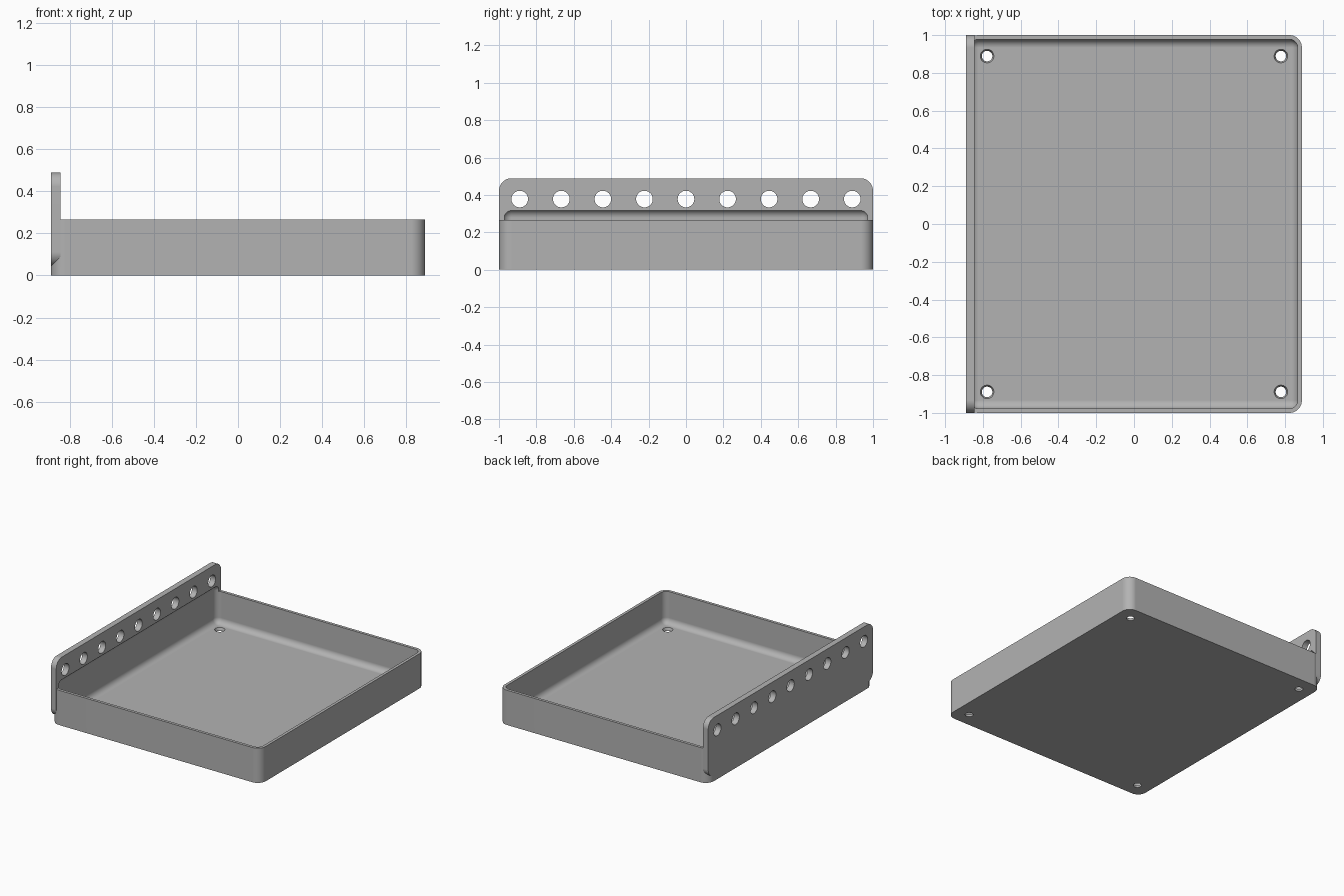
import bpy, bmesh, math
from mathutils import Matrix, Vector

if "Cube" in bpy.data.objects:
    bpy.data.objects.remove(bpy.data.objects["Cube"], do_unlink=True)

U = 1 / 45            # one design millimetre in scene units
WIDTH, LENGTH, HEIGHT = 80 * U, 90 * U, 12 * U
WALL, RAIL = U, 2 * U
RADIUS = 3 * U

grey = bpy.data.materials.new("plain grey")
grey.use_nodes = True
grey.diffuse_color = (0.45, 0.45, 0.45, 1)
grey.node_tree.nodes["Principled BSDF"].inputs["Base Color"].default_value = grey.diffuse_color


def make_object(name, bm):
    mesh = bpy.data.meshes.new(name)
    bm.to_mesh(mesh)
    bm.free()
    mesh.materials.append(grey)
    obj = bpy.data.objects.new(name, mesh)
    bpy.context.collection.objects.link(obj)
    return obj


def rounded_box(name, low, high, radius, axis=None):
    """Box with the edges along one axis rounded, or all edges if axis is None."""
    low, high = Vector(low), Vector(high)
    bm = bmesh.new()
    bmesh.ops.create_cube(bm, size=1)
    bmesh.ops.scale(bm, vec=high - low, verts=bm.verts)
    bmesh.ops.translate(bm, vec=(low + high) / 2, verts=bm.verts)
    edges = [e for e in bm.edges if axis is None
             or abs((e.verts[0].co - e.verts[1].co).normalized()[axis]) > 0.9]
    bmesh.ops.bevel(bm, geom=edges, offset=radius, segments=10,
                    profile=0.5, affect='EDGES')
    return make_object(name, bm)


def drills(name, places, r_start, r_end, depth, turn):
    """Row of round cutters placed at the given points."""
    bm = bmesh.new()
    for p in places:
        bmesh.ops.create_cone(bm, cap_ends=True, segments=40, radius1=r_start,
                              radius2=r_end, depth=depth,
                              matrix=Matrix.Translation(p) @ turn)
    return make_object(name, bm)


def combine(target, other, operation):
    mod = target.modifiers.new(operation.lower(), 'BOOLEAN')
    mod.operation, mod.solver, mod.object = operation, 'EXACT', other
    bpy.context.view_layer.objects.active = target
    bpy.ops.object.modifier_apply(modifier=mod.name)
    bpy.data.objects.remove(other, do_unlink=True)


x, y = WIDTH / 2, LENGTH / 2

# Tray body and the upright rail flush with its right side
tray = rounded_box("tray_with_rail", (-x, -y, 0), (x, y, HEIGHT), RADIUS, axis=2)
rail = rounded_box("rail", (-x, -y, 2 * U), (-x + RAIL, y, 22 * U), RADIUS, axis=0)
combine(tray, rail, 'UNION')

# Filleted cavity, which also undercuts the rail
cavity = rounded_box("cavity_cutter", (-x + WALL, -y + WALL, WALL),
                     (x - WALL, y - WALL, 14.5 * U), RADIUS - WALL)
combine(tray, cavity, 'DIFFERENCE')

# Row of holes through the rail
row = [(-x + RAIL / 2, i * 10 * U, 17 * U) for i in range(-4, 5)]
combine(tray, drills("rail_hole_cutter", row, 2 * U, 2 * U, 4 * RAIL,
                     Matrix.Rotation(math.pi / 2, 4, 'Y')), 'DIFFERENCE')

# Tapered screw holes through the floor corners
corners = [(sx * 35 * U, sy * 40 * U, WALL / 2) for sx in (-1, 1) for sy in (-1, 1)]
combine(tray, drills("screw_hole_cutter", corners, 0.024, 0.04, 2 * WALL,
                     Matrix()), 'DIFFERENCE')

# Smooth fillets with crisp edges
bpy.ops.object.select_all(action='DESELECT')
tray.select_set(True)
bpy.context.view_layer.objects.active = tray
bpy.ops.object.shade_smooth_by_angle(angle=math.radians(30))
normals = tray.modifiers.new("even_normals", 'WEIGHTED_NORMAL')
normals.keep_sharp = True
